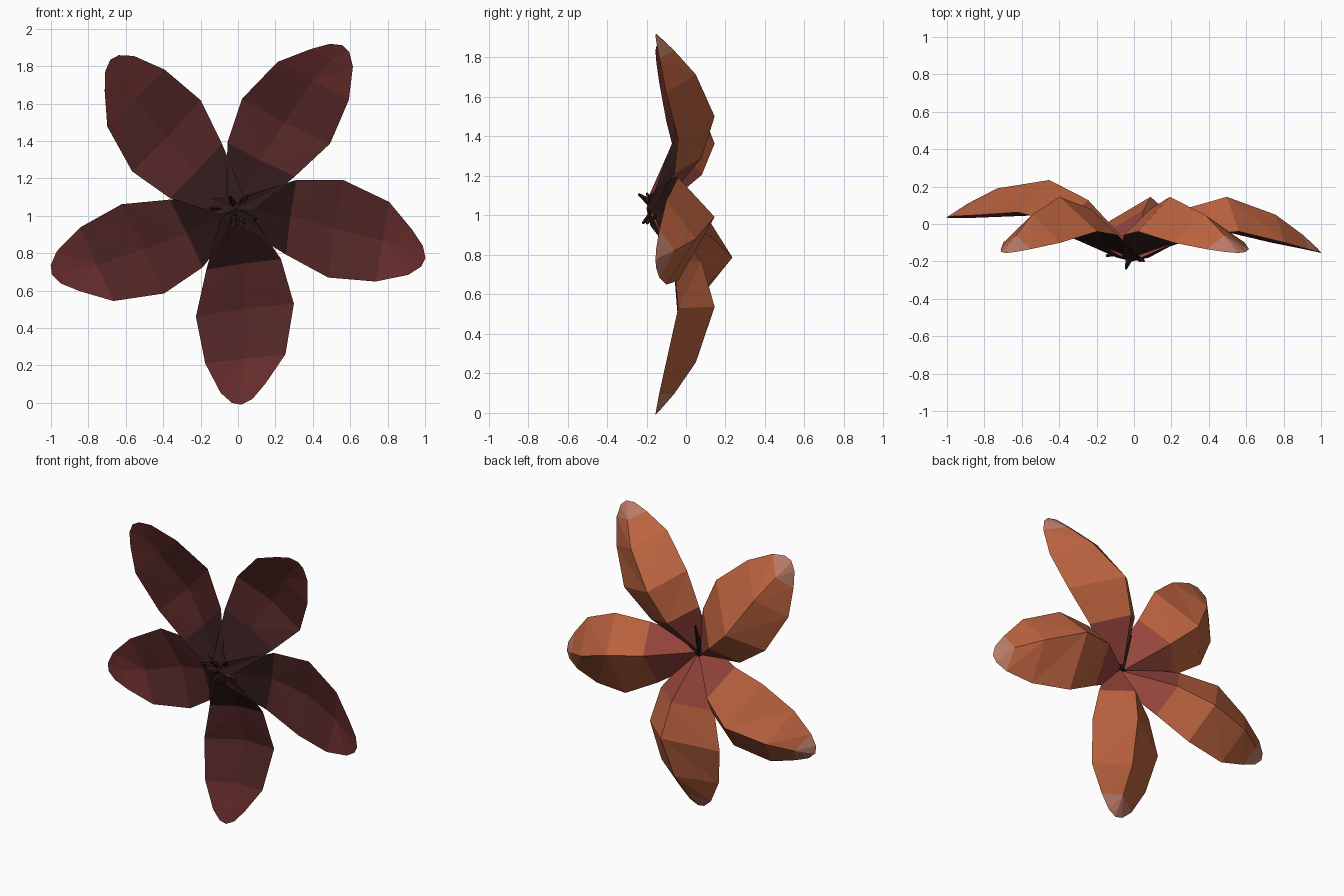
import bpy, bmesh
from math import sin, cos, radians
from mathutils import Vector

if "Cube" in bpy.data.objects:
    bpy.data.objects.remove(bpy.data.objects["Cube"])

CX, CZ = -0.01, 1.035   # flower centre


def material(name, rgb):
    m = bpy.data.materials.new(name)
    m.diffuse_color = (*rgb, 1)
    m.use_nodes = True
    m.node_tree.nodes["Principled BSDF"].inputs["Base Color"].default_value = m.diffuse_color
    return m


# Three back shades (base, middle, tip) followed by three front shades
shades = [material("back_base", (0.30, 0.06, 0.045)),
          material("back_middle", (0.50, 0.125, 0.05)),
          material("back_tip", (0.50, 0.20, 0.14)),
          material("front_base", (0.03, 0.01, 0.01)),
          material("front_middle", (0.085, 0.019, 0.019)),
          material("front_tip", (0.13, 0.024, 0.024))]
dark = material("stamen_dark", (0.015, 0.008, 0.008))

# Petal rows: left rim, keel, right rim, each (distance out, sideways, depth)
ROWS = [((0.03, 0.08, -0.18), (0.00, 0.01, -0.13), (0.04, -0.08, -0.18)),
        ((0.27, 0.235, -0.06), (0.27, 0.06, 0.08), (0.32, -0.165, -0.06)),
        ((0.51, 0.30, -0.04), (0.50, 0.09, 0.145), (0.57, -0.225, -0.04)),
        ((0.78, 0.25, -0.10), (0.78, 0.05, 0.05), (0.82, -0.18, -0.10)),
        ((0.935, 0.14, -0.135), (0.94, 0.03, -0.06), (0.98, -0.10, -0.135)),
        ((1.015, 0.07, -0.15), (1.02, 0.02, -0.13), (1.035, -0.04, -0.15))]
# Middle line of the flatter front side
FRONT = [(0.00, 0.00, -0.20), (0.29, 0.04, -0.035), (0.53, 0.04, 0.01),
         (0.80, 0.04, -0.06), (0.95, 0.02, -0.12), (1.02, 0.01, -0.147)]
TIP = (1.045, 0.01, -0.155)


def petal(name, degrees, tilt=0.0):
    c, s = cos(radians(degrees)), sin(radians(degrees))
    bm = bmesh.new()

    def vert(q):
        r, p, y = q
        return bm.verts.new((CX + r * c - p * s, y + tilt * r, CZ + r * s + p * c))

    def skin(rows, tip, mats):
        # rim-to-keel panels, split so that they stay flat and faceted
        for i, (lo, hi) in enumerate(zip(rows, rows[1:])):
            for e in (0, 2):
                for tri in ((lo[e], lo[1], hi[e]), (lo[1], hi[1], hi[e])):
                    bm.faces.new(tri).material_index = mats[i]
        for e in (0, 2):
            bm.faces.new((rows[-1][e], rows[-1][1], tip)).material_index = mats[-1]

    back = [[vert(q) for q in row] for row in ROWS]
    front = [[b[0], vert(q), b[2]] for b, q in zip(back, FRONT)]
    tip = vert(TIP)
    skin(back, tip, (0, 1, 1, 1, 2, 2))
    skin(front, tip, (3, 4, 4, 5, 5, 5))
    bm.faces.new((back[0][0], back[0][1], back[0][2], front[0][1]))
    bmesh.ops.recalc_face_normals(bm, faces=bm.faces)
    mesh = bpy.data.meshes.new(name)
    bm.to_mesh(mesh)
    bm.free()
    for m in shades:
        mesh.materials.append(m)
    bpy.context.collection.objects.link(bpy.data.objects.new(name, mesh))


petal("petal_upper_left", 129.5)
petal("petal_upper_right", 56.5)
petal("petal_right", -15)
petal("petal_bottom", -89)
petal("petal_left", 199, tilt=0.18)


# Stamens: thin spikes fanning out from the centre
def stamen(name, degrees, length, depth):
    a = radians(degrees)
    start = Vector((CX, -0.14, CZ))
    end = Vector((CX + length * cos(a), depth, CZ + length * sin(a)))
    d = end - start
    bpy.ops.mesh.primitive_cone_add(vertices=4, radius1=0.03, radius2=0.006,
                                    depth=d.length, location=(start + end) / 2)
    ob = bpy.context.object
    ob.name = name
    ob.rotation_euler = d.to_track_quat('Z', 'Y').to_euler()
    ob.data.materials.append(dark)


for i, (deg, length, depth) in enumerate([(95, 0.22, -0.06), (50, 0.10, -0.20),
                                          (115, 0.08, -0.24), (30, 0.16, -0.12),
                                          (178, 0.14, -0.17), (-60, 0.09, -0.20),
                                          (-110, 0.08, -0.22), (-25, 0.12, -0.16)]):
    stamen(f"stamen_{i + 1}", deg, length, depth)
